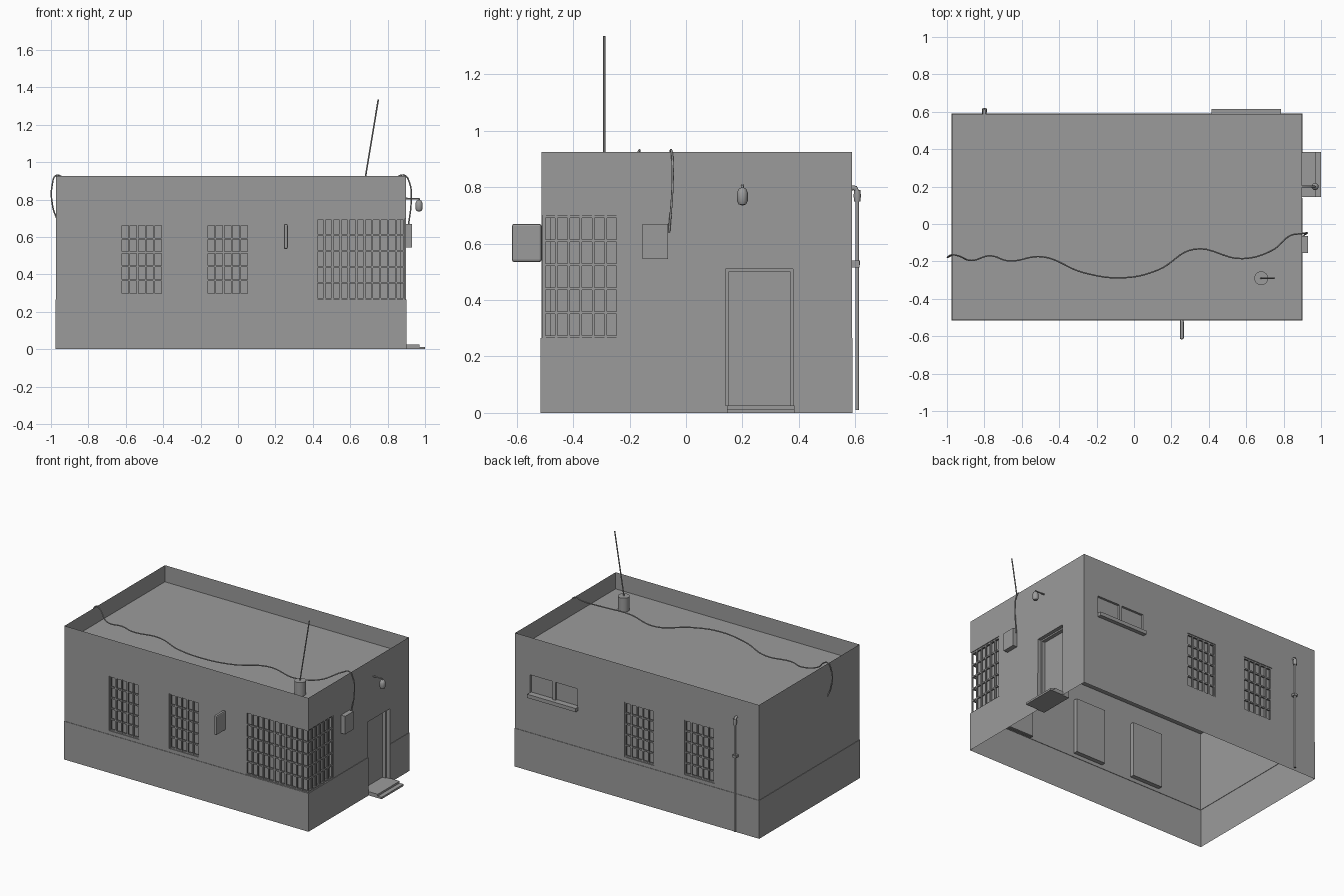
import bpy, bmesh
from mathutils import Vector

cube = bpy.data.objects.get("Cube")
if cube:
    bpy.data.objects.remove(cube, do_unlink=True)

GREY = (0.33, 0.33, 0.33, 1)
mat = bpy.data.materials.new("plain_grey")
mat.use_nodes = True
mat.diffuse_color = GREY
mat.node_tree.nodes["Principled BSDF"].inputs["Base Color"].default_value = GREY

# Footprint and heights
L, R, F, B = -0.972, 0.898, -0.512, 0.588
PLINTH, TOP, ROOF, LIP = 0.265, 0.925, 0.81, 0.003
DEPTH = 0.03
WALLS = {
    "front": (lambda u, z, d: Vector((u, F + d, z)), L, R),
    "back": (lambda u, z, d: Vector((u, B - d, z)), L, R),
    "right": (lambda u, z, d: Vector((R - d, u, z)), F, B),
    "left": (lambda u, z, d: Vector((L + d, u, z)), F, B),
}


def finish(bm, name):
    me = bpy.data.meshes.new(name)
    bm.to_mesh(me)
    bm.free()
    me.materials.append(mat)
    ob = bpy.data.objects.new(name, me)
    bpy.context.collection.objects.link(ob)
    return ob


def add_box(bm, lo, hi):
    lo, hi = Vector(lo), Vector(hi)
    vs = bmesh.ops.create_cube(bm, size=1)["verts"]
    for v in vs:
        v.co = (lo + hi) / 2 + Vector(c * abs(s) for c, s in zip(v.co, hi - lo))
    return vs


def box(name, lo, hi, bevel=0):
    bm = bmesh.new()
    add_box(bm, lo, hi)
    ob = finish(bm, name)
    if bevel:
        m = ob.modifiers.new("bevel", "BEVEL")
        m.width, m.segments = bevel, 2
    return ob


def tube(name, pts, radius, kind="POLY"):
    cu = bpy.data.curves.new(name, "CURVE")
    cu.dimensions = "3D"
    cu.bevel_depth, cu.bevel_resolution, cu.use_fill_caps = radius, 2, True
    sp = cu.splines.new(kind)
    n = 1 if kind == "BEZIER" else 0
    if n:
        sp.bezier_points.add(len(pts) - 1)
        for bp, p in zip(sp.bezier_points, pts):
            bp.co = p
            bp.handle_left_type = bp.handle_right_type = "AUTO"
        sp.resolution_u = 8
    else:
        sp.points.add(len(pts) - 1)
        for sp_pt, p in zip(sp.points, pts):
            sp_pt.co = (*p, 1)
    cu.materials.append(mat)
    ob = bpy.data.objects.new(name, cu)
    bpy.context.collection.objects.link(ob)
    return ob


def lathe(name, centre, profile, sides=16):
    bm = bmesh.new()
    vs = [bm.verts.new((r, 0, z)) for r, z in profile]
    es = [bm.edges.new(p) for p in zip(vs, vs[1:])]
    bmesh.ops.spin(bm, geom=vs + es, cent=(0, 0, 0), axis=(0, 0, 1),
                   angle=6.283185, steps=sides)
    bmesh.ops.remove_doubles(bm, verts=bm.verts, dist=1e-4)
    bmesh.ops.recalc_face_normals(bm, faces=bm.faces)
    bmesh.ops.translate(bm, verts=bm.verts, vec=centre)
    ob = finish(bm, name)
    bpy.ops.object.select_all(action="DESELECT")
    bpy.context.view_layer.objects.active = ob
    ob.select_set(True)
    bpy.ops.object.shade_smooth_by_angle(angle=0.8)


def wall(bm, side, z0, z1, openings, lip=0, corner=None):
    """Wall sheet with recessed openings (u0, u1, z0, z1, depth)."""
    put, a, b = WALLS[side]
    out = put(0, 0, -1) - put(0, 0, 0)
    us = sorted({a - lip, b + lip, *(u for o in openings for u in o[:2]), *([corner] if corner else [])})
    zs = sorted({z0, z1, *(z for o in openings for z in o[2:4] if z0 < z < z1)})

    def quad(pts, toward):
        vs = [bm.verts.new(put(*p)) for p in pts]
        f = bm.faces.new(vs)
        f.normal_update()
        if f.normal.dot(toward) < 0:
            f.normal_flip()

    def depth(i, j):
        u, z = (us[i] + us[i + 1]) / 2, (zs[j] + zs[j + 1]) / 2
        return next((o[4] for o in openings if o[0] < u < o[1] and o[2] < z < o[3]), -lip)

    along = put(1, 0, 0) - put(0, 0, 0)
    up = Vector((0, 0, 1))
    for i, (u, v) in enumerate(zip(us, us[1:])):
        for j, (s, t) in enumerate(zip(zs, zs[1:])):
            d = depth(i, j)
            in_corner = corner and d > 0 and (u >= corner > 0 or v <= corner < 0)
            if not in_corner:
                quad([(u, s, d), (v, s, d), (v, t, d), (u, t, d)], out)
            if i + 2 < len(us) and depth(i + 1, j) != d:
                e = depth(i + 1, j)
                quad([(v, s, d), (v, s, e), (v, t, e), (v, t, d)], along * (e - d))
            if j + 2 < len(zs) and depth(i, j + 1) != d:
                e = depth(i, j + 1)
                quad([(u, t, d), (u, t, e), (v, t, e), (v, t, d)], up * (e - d))
            if lip and t == z1 and d <= 0:
                quad([(u, t, d), (u, t, 0), (v, t, 0), (v, t, d)], up)


def bars(name, side, u0, u1, z0, z1, nu, nz, w=0.009):
    """Grid of nu by nz cells of window bars, just inside the wall face."""
    put = WALLS[side][0]
    bm = bmesh.new()
    h = w / 2
    for i in range(nu + 1):
        u = u0 + h + (u1 - u0 - w) * i / nu
        add_box(bm, put(u - h, z0, 0.004), put(u + h, z1, 0.014))
    for j in range(nz + 1):
        z = z0 + h + (z1 - z0 - w) * j / nz
        add_box(bm, put(u0, z - h, 0.006), put(u1, z + h, 0.016))
    finish(bm, name)


# Wall shell: plinth sheets, then upper sheets with recessed windows and door
windows = [(-0.63, -0.40, 0.29, 0.67, DEPTH), (-0.17, 0.06, 0.29, 0.67, DEPTH)]
high = [(0.42, 0.59, 0.54, 0.665, 0.015), (0.61, 0.785, 0.54, 0.665, 0.015)]
door = (0.14, 0.38, -1, 0.51, 0.05)
corner_front = (0.415, R, PLINTH + 0.002, 0.70, DEPTH)
corner_right = (F, -0.237, PLINTH + 0.002, 0.70, DEPTH)
bm = bmesh.new()
for side in WALLS:
    wall(bm, side, 0, PLINTH, [door] if side == "right" else [], LIP)
wall(bm, "front", PLINTH, TOP, windows + [corner_front], corner=R - DEPTH)
wall(bm, "right", PLINTH, TOP, [corner_right, door], corner=F + DEPTH)
wall(bm, "back", PLINTH, TOP, windows + high)
wall(bm, "left", PLINTH, TOP, [])
bmesh.ops.remove_doubles(bm, verts=bm.verts, dist=1e-5)
finish(bm, "walls")

# Parapet rim with sunken roof
bm = bmesh.new()
roof = bm.faces.new([bm.verts.new((x, y, TOP)) for x, y in ((L, F), (R, F), (R, B), (L, B))])
bmesh.ops.inset_region(bm, faces=[roof], thickness=0.018, use_boundary=True)
inner = bmesh.ops.extrude_face_region(bm, geom=[roof])["geom"]
bmesh.ops.delete(bm, geom=[roof], context="FACES_ONLY")
bmesh.ops.translate(bm, vec=(0, 0, ROOF - TOP),
                    verts=[g for g in inner if isinstance(g, bmesh.types.BMVert)])
finish(bm, "roof_and_parapet")

# Window bars
for side in ("front", "back"):
    for k, o in enumerate(windows):
        bars(f"{side}_window_bars_{k + 1}", side, *o[:4], 5, 5)
bars("corner_window_bars_front", "front", 0.415, R - 0.004, PLINTH, 0.70, 11, 5)
bars("corner_window_bars_right", "right", F + 0.004, -0.237, PLINTH, 0.70, 6, 5)

# High window sill
box("high_window_sill", (0.415, B, 0.515), (0.787, 0.615, 0.54))

# Door frame, threshold and steps
bm = bmesh.new()
for y in (0.14, 0.37):
    add_box(bm, (R - 0.05, y, 0), (R - 0.025, y + 0.01, 0.51))
add_box(bm, (R - 0.05, 0.14, 0.50), (R - 0.025, 0.38, 0.51))
add_box(bm, (R - 0.05, 0.14, 0), (R, 0.38, 0.026))
finish(bm, "door_frame")
box("upper_step", (R, 0.145, 0), (0.97, 0.385, 0.026))
box("lower_step", (0.97, 0.145, 0), (1.0, 0.385, 0.013))

# Utility box, blade sign
box("utility_box", (R, -0.155, 0.545), (0.93, -0.063, 0.67))
box("blade_sign", (0.245, -0.617, 0.535), (0.266, F, 0.67), 0.008)

# Wall lamp
tube("lamp_arm", [(R, 0.2, 0.805), (0.968, 0.2, 0.805), (0.968, 0.2, 0.78)], 0.005)
lathe("lamp_bulb", (0.968, 0.2, 0.735),
      [(0, 0), (0.013, 0.004), (0.019, 0.016), (0.019, 0.045), (0.013, 0.059), (0, 0.066)])

# Drainpipe with elbow and bracket
tube("drainpipe", [(-0.80, 0.607, 0.01), (-0.80, 0.607, 0.79)], 0.007)
tube("drainpipe_outlet", [(-0.80, B, 0.797), (-0.80, 0.6, 0.797), (-0.80, 0.607, 0.78)], 0.009)
lathe("drainpipe_collar", (-0.80, 0.607, 0.75), [(0, 0), (0.011, 0), (0.013, 0.02), (0.011, 0.04), (0, 0.04)])
box("drainpipe_bracket", (-0.814, B, 0.525), (-0.786, 0.617, 0.54))

# Antenna
lathe("antenna_base", (0.68, -0.29, ROOF), [(0, 0), (0.037, 0), (0.037, 0.095), (0, 0.095)])
tube("antenna_rod", [(0.678, -0.29, 0.90), (0.75, -0.29, 1.335)], 0.004)

# Loose cable over the roof and down both side walls
tube("roof_cable", [
    (-0.97, -0.165, 0.70), (-0.99, -0.175, 0.76), (-0.993, -0.175, 0.88), (-0.97, -0.165, 0.93),
    (-0.94, -0.17, 0.92), (-0.87, -0.195, 0.86), (-0.77, -0.17, 0.845), (-0.67, -0.197, 0.845),
    (-0.49, -0.175, 0.845), (-0.27, -0.26, 0.85), (-0.05, -0.287, 0.855), (0.13, -0.245, 0.85),
    (0.32, -0.135, 0.845), (0.58, -0.185, 0.85), (0.74, -0.14, 0.87), (0.84, -0.06, 0.915),
    (0.89, -0.052, 0.93), (0.917, -0.048, 0.89), (0.926, -0.048, 0.80), (0.908, -0.06, 0.64),
], 0.004, "BEZIER")
